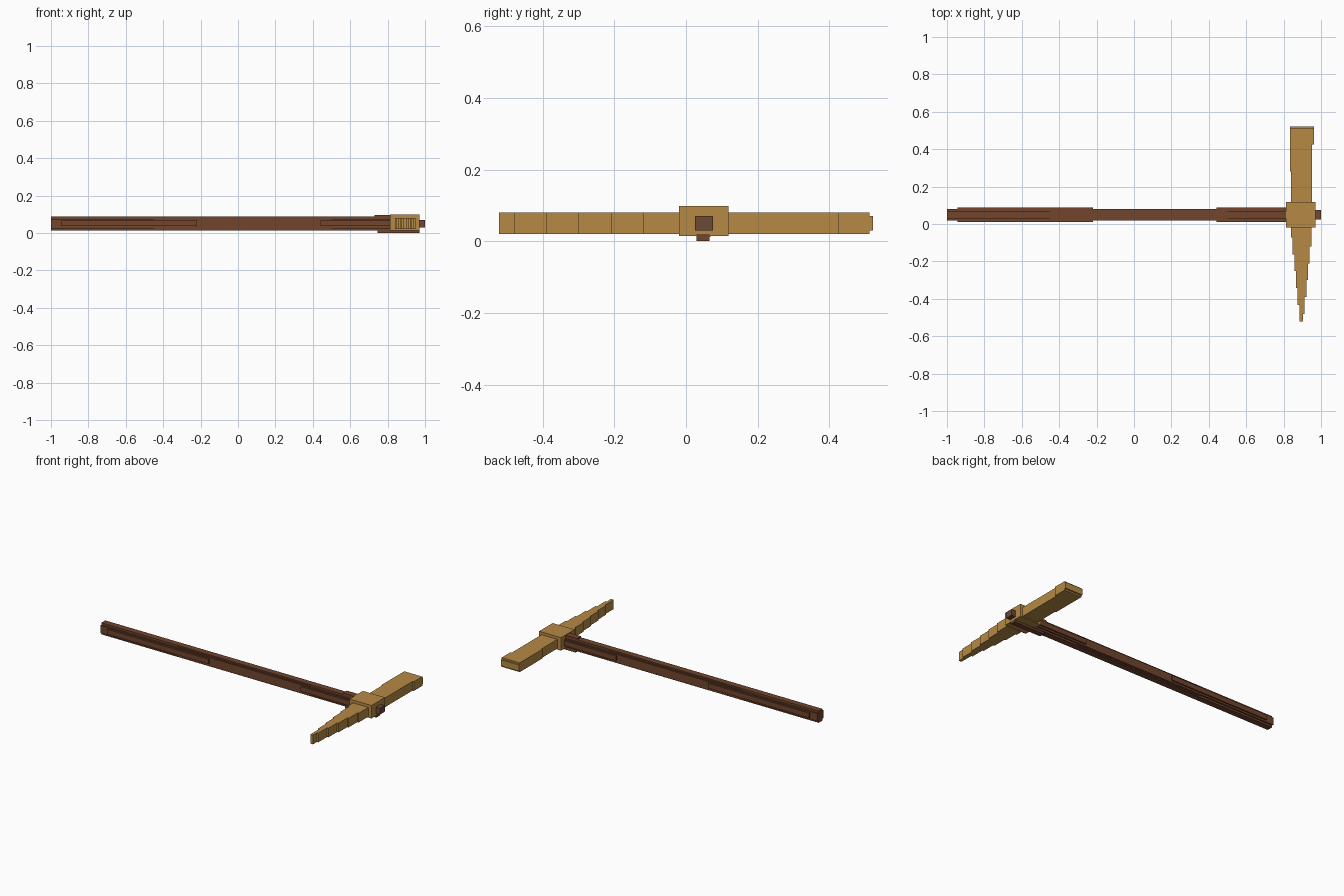
import bpy, bmesh

cube = bpy.data.objects.get("Cube")
if cube:
    bpy.data.objects.remove(cube, do_unlink=True)


def material(name, rgb):
    m = bpy.data.materials.new(name)
    m.use_nodes = True
    m.diffuse_color = (*rgb, 1)
    m.node_tree.nodes["Principled BSDF"].inputs["Base Color"].default_value = (*rgb, 1)
    return m


GOLD = material("bronze gold", (0.47, 0.255, 0.06))
WOOD = material("brown wood", (0.165, 0.06, 0.027))
PEG = material("dull brown wood", (0.15, 0.066, 0.036))


def prism(name, outline, z0, z1, mat):
    """Extrude a flat xy outline from z0 to z1."""
    bm = bmesh.new()
    face = bm.faces.new([bm.verts.new((x, y, z0)) for x, y in outline])
    top = bmesh.ops.extrude_face_region(bm, geom=[face])["geom"]
    for v in top:
        if isinstance(v, bmesh.types.BMVert):
            v.co.z = z1
    bmesh.ops.recalc_face_normals(bm, faces=bm.faces)
    mesh = bpy.data.meshes.new(name)
    bm.to_mesh(mesh)
    bm.free()
    mesh.materials.append(mat)
    obj = bpy.data.objects.new(name, mesh)
    bpy.context.collection.objects.link(obj)
    return obj


def box(name, x, y, z, mat):
    return prism(name, [(x[0], y[0]), (x[1], y[0]), (x[1], y[1]), (x[0], y[1])], *z, mat)


# Handle: crossed beams make a stepped round section
box("handle_core", (-1, 0.84), (0.02, 0.08), (0.025, 0.075), WOOD)
box("handle_spine", (-1, 0.84), (0.03, 0.07), (0.013, 0.088), WOOD)
box("handle_middle", (-0.45, 0.5), (0.024, 0.076), (0.02, 0.08), WOOD)
for name, x in (("rear_grip", (-0.945, -0.22)), ("front_grip", (0.44, 0.84))):
    box(name, x, (0.011, 0.089), (0.036, 0.068), WOOD)

# Peg and wedges that lock the head
box("handle_peg", (0.95, 1), (0.025, 0.075), (0.03, 0.07), PEG)
box("upper_wedge", (0.73, 0.83), (0.03, 0.07), (0.08, 0.096), WOOD)
box("lower_wedge", (0.745, 0.97), (0.03, 0.066), (0, 0.02), WOOD)

# Head socket
box("head_socket", (0.813, 0.97), (-0.02, 0.118), (0.014, 0.098), GOLD)

# Flat blade with a thin cutting edge
blade = [(0.84, 0.1), (0.953, 0.1), (0.953, 0.425), (0.962, 0.425),
         (0.962, 0.512), (0.833, 0.512), (0.833, 0.28), (0.84, 0.28)]
prism("blade", blade, 0.02, 0.08, GOLD)
box("blade_edge", (0.833, 0.962), (0.505, 0.522), (0.03, 0.07), GOLD)

# Spike: stepped taper, the two sides stepping alternately
right, left = [], []
for i in range(6):
    x = 0.948 - 0.009 * i
    near = -0.01 if i == 0 else -0.03 - 0.09 * i
    far = max(-0.03 - 0.09 * (i + 1), -0.522)
    right += [(x, near), (x, far)]
    x = 0.839 + 0.009 * i
    near = -0.01 if i == 0 else 0.018 - 0.09 * i
    far = -0.522 if i == 5 else 0.018 - 0.09 * (i + 1)
    left += [(x, near), (x, far)]
prism("spike", right + left[::-1], 0.02, 0.08, GOLD)
